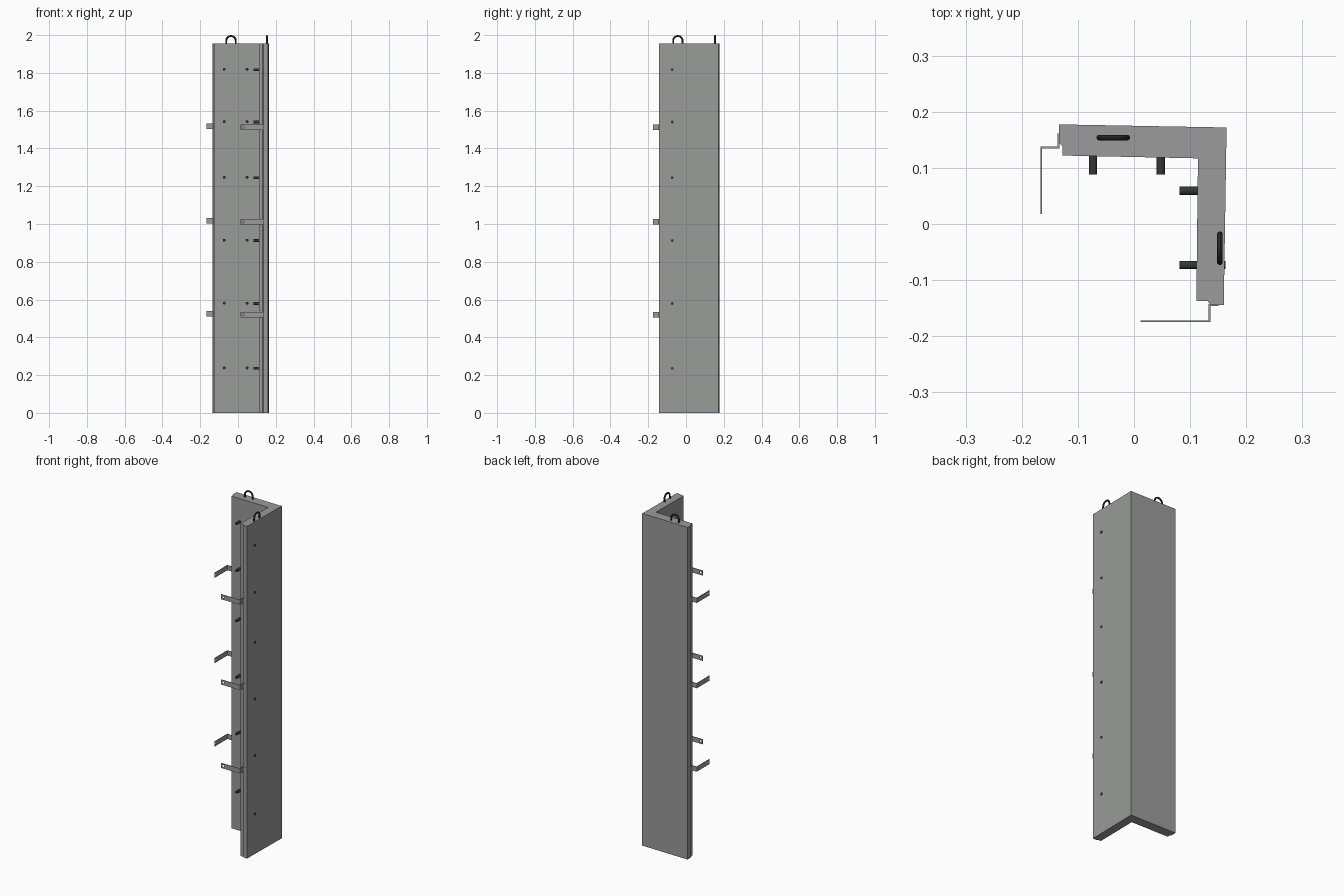
import bpy, bmesh, math
from mathutils import Vector

if "Cube" in bpy.data.objects:
    bpy.data.objects.remove(bpy.data.objects["Cube"])


def material(name, rgb):
    m = bpy.data.materials.new(name)
    m.diffuse_color = (*rgb, 1)
    m.use_nodes = True
    m.node_tree.nodes["Principled BSDF"].inputs["Base Color"].default_value = m.diffuse_color
    return m


GREY = material("concrete grey", (0.32, 0.33, 0.32))
DARK = material("dark steel", (0.035, 0.037, 0.037))


def new_object(name, bm, mat):
    bmesh.ops.recalc_face_normals(bm, faces=bm.faces)
    me = bpy.data.meshes.new(name)
    bm.to_mesh(me)
    bm.free()
    ob = bpy.data.objects.new(name, me)
    bpy.context.collection.objects.link(ob)
    me.materials.append(mat)
    return ob


def extrude_profile(name, pts, z0, z1, mat):
    bm = bmesh.new()
    f = bm.faces.new([bm.verts.new((x, y, z0)) for x, y in pts])
    ext = bmesh.ops.extrude_face_region(bm, geom=[f])
    bmesh.ops.translate(bm, vec=(0, 0, z1 - z0),
                        verts=[v for v in ext["geom"] if isinstance(v, bmesh.types.BMVert)])
    return new_object(name, bm, mat)


def rod(name, a, b, r, mat, sides=16):
    a, b = Vector(a), Vector(b)
    bm = bmesh.new()
    bmesh.ops.create_cone(bm, cap_ends=True, segments=sides, radius1=r, radius2=r,
                          depth=(b - a).length)
    ob = new_object(name, bm, mat)
    ob.rotation_euler = (b - a).to_track_quat('Z', 'Y').to_euler()
    ob.location = (a + b) / 2
    return ob


def smooth(ob):
    bpy.ops.object.select_all(action='DESELECT')
    ob.select_set(True)
    bpy.context.view_layer.objects.active = ob
    bpy.ops.object.shade_smooth_by_angle()


# L-shaped main panel
extrude_profile("corner_panel", [
    (-0.134, 0.1775), (0.165, 0.172), (0.160, -0.144), (0.136, -0.144),
    (0.131, -0.137), (0.111, -0.137), (0.114, 0.117), (-0.127, 0.122),
    (-0.127, 0.138), (-0.134, 0.145)], 0, 1.955, GREY)

# Threaded studs on the inside of both wings
for i, z in enumerate((0.238, 0.581, 0.914, 1.247, 1.542, 1.819)):
    for x in (-0.073, 0.048):
        smooth(rod(f"back_stud_{i}", (x, 0.088, z), (x, 0.14, z), 0.0075, DARK))
    z -= 0.002
    smooth(rod(f"side_stud_{i}", (0.081, 0.059, z), (0.14, 0.059, z), 0.0075, DARK))
    smooth(rod(f"side_through_stud_{i}", (0.081, -0.073, z), (0.1635, -0.073, z), 0.0075, DARK))


# Bent fixing straps with a hole near the free end
def strap(name, pts, z, hole_a, hole_b):
    ob = extrude_profile(name, pts, z - 0.0145, z + 0.0145, GREY)
    cutter = rod(name + "_cutter", (*hole_a, z), (*hole_b, z), 0.006, GREY)
    cutter.hide_render = True
    cutter.hide_set(True)
    mod = ob.modifiers.new("hole", 'BOOLEAN')
    mod.operation = 'DIFFERENCE'
    mod.solver = 'EXACT'
    mod.object = cutter
    bpy.context.view_layer.objects.active = ob
    bpy.ops.object.modifier_apply(modifier=mod.name)
    bpy.data.objects.remove(cutter)


T = 0.003
for i, z in enumerate((0.523, 1.014, 1.516)):
    strap(f"left_strap_{i}", [
        (-0.133, 0.161), (-0.133, 0.135), (-0.164, 0.135), (-0.164, 0.018),
        (-0.164 - T, 0.018), (-0.164 - T, 0.135 + T), (-0.133 - T, 0.135 + T),
        (-0.133 - T, 0.161)], z + 0.002, (-0.18, 0.031), (-0.15, 0.031))
    strap(f"front_strap_{i}", [
        (0.151, -0.143), (0.133, -0.143), (0.133, -0.172), (0.012, -0.172),
        (0.012, -0.172 - T), (0.133 + T, -0.172 - T), (0.133 + T, -0.143 - T),
        (0.151, -0.143 - T)], z - 0.003, (0.026, -0.19), (0.026, -0.16))


# Lifting loops on top
def lifting_loop(name, centre, direction):
    cx, cy = centre
    r, zc = 0.025, 1.970
    path = [(-r, 1.94)]
    path += [(-r * math.cos(a), zc + r * math.sin(a))
             for a in (math.pi * k / 16 for k in range(17))]
    path += [(r, 1.94)]
    cu = bpy.data.curves.new(name, 'CURVE')
    cu.dimensions = '3D'
    cu.bevel_depth = 0.005
    cu.bevel_resolution = 3
    cu.use_fill_caps = True
    sp = cu.splines.new('POLY')
    sp.points.add(len(path) - 1)
    for p, (u, z) in zip(sp.points, path):
        p.co = (cx + u * direction[0], cy + u * direction[1], z, 1)
    ob = bpy.data.objects.new(name, cu)
    bpy.context.collection.objects.link(ob)
    cu.materials.append(DARK)
    bpy.ops.object.select_all(action='DESELECT')
    ob.select_set(True)
    bpy.context.view_layer.objects.active = ob
    bpy.ops.object.convert(target='MESH')
    smooth(bpy.context.view_layer.objects.active)


lifting_loop("back_lifting_loop", (-0.037, 0.154), (1, 0))
lifting_loop("side_lifting_loop", (0.153, -0.043), (0, 1))
